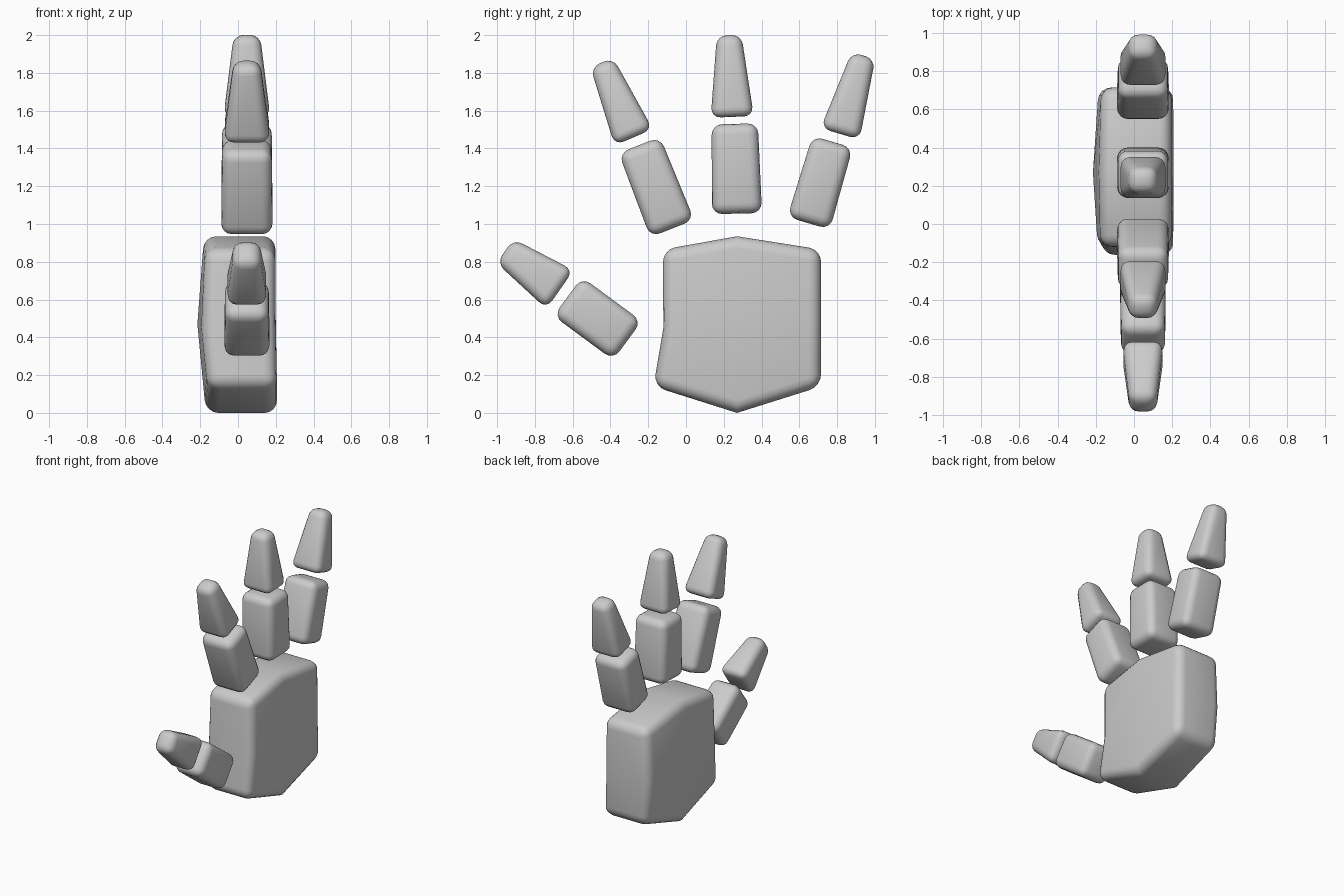
import bpy, bmesh
from mathutils import Vector

if "Cube" in bpy.data.objects:
    bpy.data.objects.remove(bpy.data.objects["Cube"])

CX = 0.047  # centre plane of all fingers


def finish(name, bm, bevel, segments=4):
    """Turn a bmesh cage into a softly rounded, smooth-shaded object."""
    bmesh.ops.recalc_face_normals(bm, faces=bm.faces)
    for f in bm.faces:
        f.smooth = True
    mesh = bpy.data.meshes.new(name)
    bm.to_mesh(mesh)
    bm.free()
    obj = bpy.data.objects.new(name, mesh)
    bpy.context.collection.objects.link(obj)
    mod = obj.modifiers.new("rounding", 'BEVEL')
    mod.width = bevel
    mod.segments = segments
    mod.limit_method = 'ANGLE'
    mod.angle_limit = 0.7
    return obj


def segment(name, start, end, widths, depths, bevel):
    """Tapered rounded block between two (y, z) points."""
    a, b = Vector((CX, *start)), Vector((CX, *end))
    axis = (b - a).normalized()
    side = Vector((1, 0, 0)).cross(axis)
    bm = bmesh.new()
    rings = []
    for p, w, d in zip((a, b), widths, depths):
        rings.append([bm.verts.new(p + side * (sw * w / 2) + Vector((sd * d / 2, 0, 0)))
                      for sw, sd in ((-1, -1), (1, -1), (1, 1), (-1, 1))])
    lo, hi = rings
    bm.faces.new(lo)
    bm.faces.new(hi)
    for i in range(4):
        j = (i + 1) % 4
        bm.faces.new((lo[i], lo[j], hi[j], hi[i]))
    return finish(name, bm, bevel)


# Palm: 3 x 3 grid of (y, z) on each side, bulging towards -x
grid = [[(-0.172, 0.14), (0.27, 0.0), (0.715, 0.14)],
        [(-0.120, 0.45), (0.27, 0.47), (0.715, 0.47)],
        [(-0.122, 0.865), (0.27, 0.935), (0.715, 0.865)]]
back_x = [[-0.16, -0.17, -0.16], [-0.19, -0.215, -0.185], [-0.175, -0.18, -0.17]]
front_x = [[0.207, 0.207, 0.207], [0.2, 0.2, 0.2], [0.197, 0.197, 0.197]]
bm = bmesh.new()
sides = [[[bm.verts.new((xs[r][c], *grid[r][c])) for c in range(3)] for r in range(3)]
         for xs in (back_x, front_x)]
for s in sides:
    for r in range(2):
        for c in range(2):
            bm.faces.new((s[r][c], s[r][c + 1], s[r + 1][c + 1], s[r + 1][c]))
rim = [(0, 0), (0, 1), (0, 2), (1, 2), (2, 2), (2, 1), (2, 0), (1, 0)]
for (r0, c0), (r1, c1) in zip(rim, rim[1:] + rim[:1]):
    bm.faces.new((sides[0][r0][c0], sides[0][r1][c1], sides[1][r1][c1], sides[1][r0][c0]))
finish("palm", bm, 0.065)

# Fingers: base start, base end, base widths, tip start, tip end, tip widths, base depth
fingers = {
    "thumb": ((-0.310, 0.383), (-0.626, 0.616), (0.255, 0.255),
              (-0.667, 0.653), (-0.958, 0.857), (0.25, 0.155), 0.24),
    "index_finger": ((-0.073, 0.976), (-0.247, 1.418), (0.25, 0.235),
                     (-0.277, 1.459), (-0.446, 1.855), (0.22, 0.13), 0.272),
    "middle_finger": ((0.270, 1.055), (0.258, 1.530), (0.265, 0.245),
                      (0.245, 1.567), (0.228, 2.000), (0.228, 0.13), 0.272),
    "outer_finger": ((0.649, 1.004), (0.776, 1.435), (0.235, 0.222),
                     (0.816, 1.477), (0.939, 1.892), (0.215, 0.13), 0.272),
}
for name, (b0, b1, bw, t0, t1, tw, depth) in fingers.items():
    segment(name + "_base", b0, b1, bw, (depth, depth - 0.01), 0.055)
    segment(name + "_tip", t0, t1, tw, (depth - 0.025, 0.14), 0.052)
